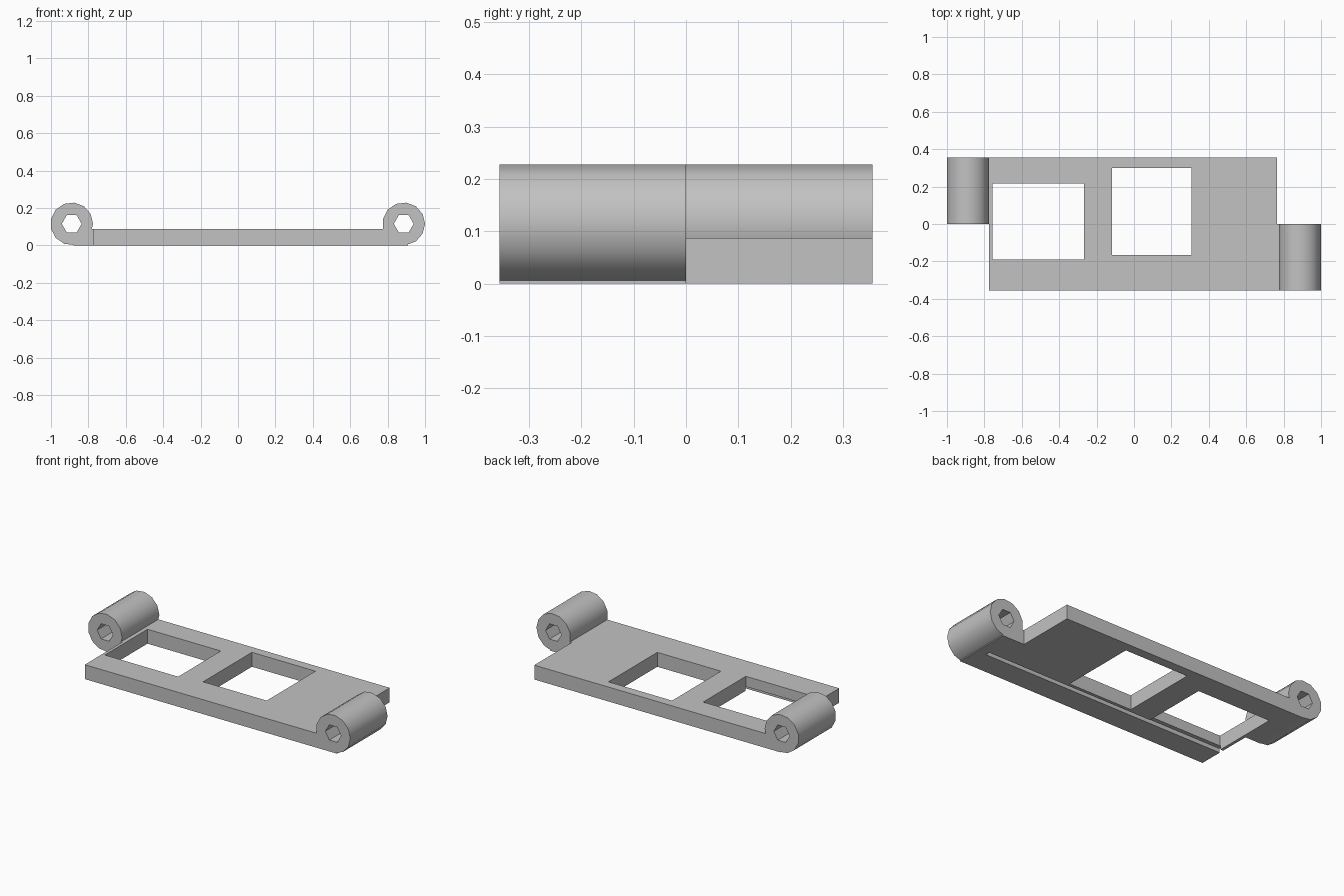
import bpy, bmesh
from math import cos, sin, tau, radians

if "Cube" in bpy.data.objects:
    bpy.data.objects.remove(bpy.data.objects["Cube"], do_unlink=True)

grey = bpy.data.materials.new("plain_grey")
grey.use_nodes = True
grey.diffuse_color = (0.54, 0.54, 0.54, 1)
grey.node_tree.nodes["Principled BSDF"].inputs["Base Color"].default_value = grey.diffuse_color

HALF = 0.356      # half depth of the plate
THICK = 0.087     # plate thickness
BARREL_Z = 0.115  # height of the hinge axis


def prism(name, base, offset):
    """Extrude a closed 3D outline along an offset."""
    bm = bmesh.new()
    face = bm.faces.new([bm.verts.new(p) for p in base])
    ext = bmesh.ops.extrude_face_region(bm, geom=[face], use_keep_orig=True)
    bmesh.ops.translate(bm, vec=offset, verts=[g for g in ext["geom"] if isinstance(g, bmesh.types.BMVert)])
    bmesh.ops.recalc_face_normals(bm, faces=bm.faces)
    mesh = bpy.data.meshes.new(name)
    bm.to_mesh(mesh)
    bm.free()
    mesh.materials.append(grey)
    obj = bpy.data.objects.new(name, mesh)
    bpy.context.collection.objects.link(obj)
    return obj


def box(name, x0, x1, y0, y1, z0, z1):
    return prism(name, [(x0, y0, z0), (x1, y0, z0), (x1, y1, z0), (x0, y1, z0)], (0, 0, z1 - z0))


def rod(name, x, radius, sides, y0, y1):
    """Polygonal rod along y with a corner pointing to +x."""
    ring = [(x + radius * cos(tau * i / sides), y0, BARREL_Z + radius * sin(tau * i / sides))
            for i in range(sides)]
    return prism(name, ring, (0, y1 - y0, 0))


def combine(target, tool, operation):
    tool.hide_render = True
    mod = target.modifiers.new(operation.lower(), "BOOLEAN")
    mod.operation, mod.solver, mod.object = operation, "EXACT", tool
    bpy.context.view_layer.objects.active = target
    bpy.ops.object.modifier_apply(modifier=mod.name)
    bpy.data.objects.remove(tool, do_unlink=True)


# Stepped plate with a tab under each barrel
outline = [(-0.775, -HALF), (0.91, -HALF), (0.91, 0), (0.765, 0),
           (0.765, HALF), (-0.88, HALF), (-0.88, 0), (-0.775, 0)]
plate = prism("hinged_plate", [(x, y, 0) for x, y in outline], (0, 0, THICK))

# Hinge barrels at opposite corners, each with a hexagonal bore
barrels = [(-0.889, 0, HALF), (0.886, -HALF, 0)]
for x, y0, y1 in barrels:
    combine(plate, rod("barrel", x, 0.114, 13, y0, y1), "UNION")
for x, y0, y1 in barrels:
    combine(plate, rod("bore", x, 0.053, 6, y0 - 0.05, y1 + 0.05), "DIFFERENCE")

# Two windows through the plate
for x0, x1, y0, y1 in [(-0.757, -0.267, -0.19, 0.217), (-0.117, 0.308, -0.166, 0.3)]:
    combine(plate, box("window", x0, x1, y0, y1, -0.1, 0.2), "DIFFERENCE")

# Shallow groove along the underside, open at the right end
combine(plate, box("groove", -0.85, 0.85, -0.214, -0.186, -0.1, 0.025), "DIFFERENCE")

# Smooth barrels, crisp edges elsewhere
bpy.ops.object.select_all(action="DESELECT")
plate.select_set(True)
bpy.context.view_layer.objects.active = plate
bpy.ops.object.shade_smooth_by_angle(angle=radians(30))
